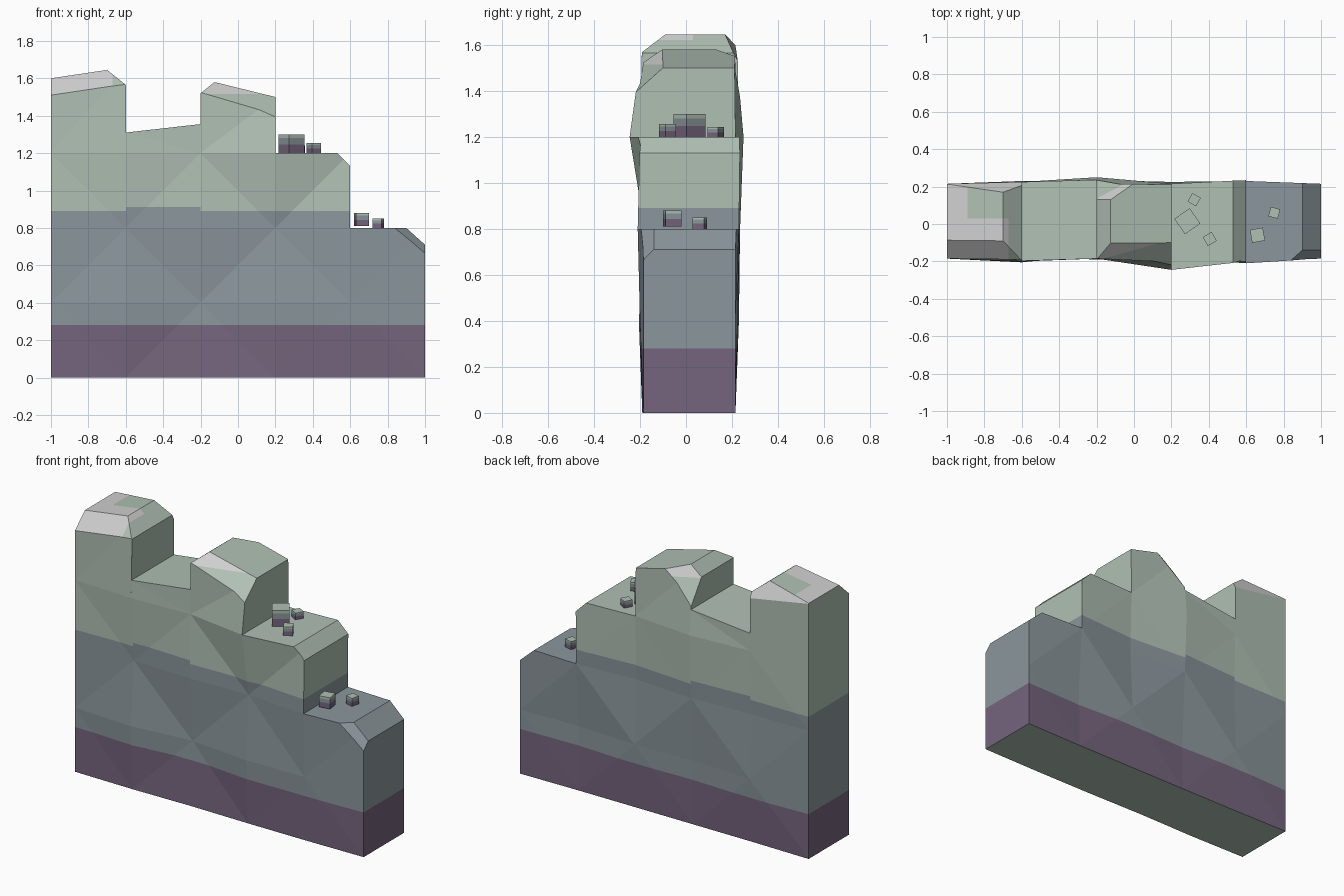
import bpy, bmesh, math
from mathutils import Vector, Matrix

if "Cube" in bpy.data.objects:
    bpy.data.objects.remove(bpy.data.objects["Cube"])

# Flat colours
def material(name, rgb):
    m = bpy.data.materials.new(name)
    m.diffuse_color = (*rgb, 1)
    m.use_nodes = True
    m.node_tree.nodes["Principled BSDF"].inputs["Base Color"].default_value = m.diffuse_color
    return m

MATS = [material("purple_base", (.178, .130, .205)), material("blue_grey_stone", (.258, .305, .332)),
        material("pale_green_stone", (.434, .527, .456)), material("light_grey_edge", (.63, .63, .63))]

# Wall columns: depth of front and back at heights 0, .4, .8, 1.2, 1.6
X = [-1, -.6, -.2, .2, .6, 1]
FRONT = [[.185] * 5, [.19, .205, .175, .20, .19], [.185, .165, .19, .185, .185],
         [.19, .205, .18, .245, .19], [.19, .20, .21, .20, .19], [.185] * 5]
BACK = [[.215] * 5, [.21, .23, .215, .225, .225], [.21, .215, .235, .25, .215],
        [.21, .225, .205, .215, .21], [.21, .205, .23, .235, .22], [.215] * 5]
STEP = [0, 1.31, 1.355, 1.2, .8, 0]          # lower neighbour's height at each column
TOPS = [(1.6, 1.66), (1.31, 1.355), (1.598, 1.5), (1.2, 1.2), (.8, .8)]

# Knocked-off edges per section: planes through three points
CUTS = {0: [((-.7, -.1, 1.645), (-.7, .1, 1.645), (-.6, .1, 1.565)),
            ((-1, -.185, 1.51), (-.6, -.195, 1.565), (-.7, -.09, 1.645)),
            ((-1, .215, 1.597), (-.6, .225, 1.53), (-.7, .17, 1.645))],
        2: [((-.2, -.1, 1.52), (-.2, .1, 1.52), (-.125, .1, 1.58)),
            ((-.2, -.19, 1.52), (.2, -.2, 1.41), (.2, -.1, 1.5)),
            ((-.125, .13, 1.58), (-.02, .22, 1.53), (-.2, .243, 1.362))],
        3: [((.53, -.1, 1.2), (.53, .1, 1.2), (.6, .1, 1.13))],
        4: [((.9, -.1, .8), (.9, .1, .8), (1, .1, .71)),
            ((.84, -.193, .8), (.9, -.14, .8), (1, -.14, .71))]}


def point(col, z, back):
    t = min(max(z / .4, 0), 4)
    k = min(int(t), 3)
    row = BACK[col] if back else FRONT[col]
    y = row[k] + (row[k + 1] - row[k]) * (t - k)
    return Vector((X[col], y if back else -y, z))


def slice_mesh(bm, co, no, faces=None, clear=False):
    faces = faces if faces is not None else bm.faces[:]
    geom = list({e for f in faces for e in f.edges} | {v for f in faces for v in f.verts}) + list(faces)
    r = bmesh.ops.bisect_plane(bm, geom=geom, dist=1e-5, plane_co=co, plane_no=no, clear_outer=clear)
    if clear:
        edges = [e for e in r["geom_cut"] if isinstance(e, bmesh.types.BMEdge)]
        if edges:
            bmesh.ops.contextual_create(bm, geom=edges)
    bm.normal_update()


def orient(bm, centre):
    bm.normal_update()
    for f in bm.faces:
        if f.normal.dot(f.calc_center_median() - centre) < 0:
            f.normal_flip()
    bm.normal_update()


def finish(bm, name):
    me = bpy.data.meshes.new(name)
    bm.to_mesh(me)
    bm.free()
    for m in MATS:
        me.materials.append(m)
    ob = bpy.data.objects.new(name, me)
    bpy.context.collection.objects.link(ob)


# Wall sections
for i, (tl, tr) in enumerate(TOPS):
    bm = bmesh.new()

    def face(pts):
        bm.faces.new([bm.verts.new(p) for p in pts])

    rows = [z for z in (0, .4, .8, 1.2) if z < min(tl, tr) - .01]
    left, right = rows + [tl], rows + [tr]
    # faceted front and back
    for back in (0, 1):
        for r in range(len(rows)):
            a, b = point(i, left[r], back), point(i + 1, right[r], back)
            c, d = point(i + 1, right[r + 1], back), point(i, left[r + 1], back)
            if (i + r + back) % 2:
                face((a, b, c)); face((a, c, d))
            else:
                face((a, b, d)); face((b, c, d))
    # top and bottom
    for zl, zr in ((0, 0), (tl, tr)):
        face((point(i, zl, 0), point(i + 1, zr, 0), point(i + 1, zr, 1), point(i, zl, 1)))
    # exposed side walls
    for col, levels in ((i, left), (i + 1, right)):
        s = STEP[col]
        if levels[-1] > s + .01:
            zs = [s] + [z for z in levels if z > s + .001]
            face([point(col, z, 0) for z in zs] + [point(col, z, 1) for z in reversed(zs)])
    bmesh.ops.remove_doubles(bm, verts=bm.verts[:], dist=1e-4)
    centre = Vector(((X[i] + X[i + 1]) / 2, .01, max(tl, tr) / 2))
    for a, b, c in CUTS.get(i, []):
        a, b, c = Vector(a), Vector(b), Vector(c)
        n = (b - a).cross(c - a).normalized()
        if n.dot(a - centre) < 0:
            n = -n
        slice_mesh(bm, a, n, clear=True)
    # colour bands by height
    green = .912 if i == 1 else .89
    for z in (.28, green):
        slice_mesh(bm, (0, 0, z), (0, 0, 1))
    orient(bm, centre)
    high = lambda: [f for f in bm.faces if f.normal.z > .2 and f.calc_center_median().z > 1.4]
    if i == 0:
        for co, no in (((-.89, 0, 0), (1, 0, 0)), ((-.67, 0, 0), (1, 0, 0)), ((0, .03, 0), (0, 1, 0))):
            slice_mesh(bm, co, no, high())
    if i == 2:
        slice_mesh(bm, (0, 0, 1.515), (0, 0, 1), [f for f in high() if abs(f.normal.y) > .3])
    orient(bm, centre)
    for f in bm.faces:
        c, n = f.calc_center_median(), f.normal
        f.material_index = 0 if c.z < .28 else 1 if c.z < green else 2
        if n.z < -.9:
            f.material_index = 2
        if i == 0 and n.z > .2 and c.z > 1.5:
            patch = c.x > -.67 or (c.x > -.89 and c.y > .03)
            if n.y > .5 or not patch:
                f.material_index = 3
        if i == 2 and n.z > .2 and abs(n.y) > .3 and c.z > 1.515:
            f.material_index = 3
    finish(bm, f"wall_section_{i + 1}")

# Loose rubble blocks: x, y, base z, width, height, turn
RUBBLE = [(.285, .015, 1.2, .10, .10, 35), (.322, .13, 1.2, .052, .042, -30), (.405, -.08, 1.2, .055, .055, 30),
          (.66, -.06, .81, .07, .07, 10), (.75, .06, .8, .052, .05, -15)]
for k, (x, y, z, w, h, turn) in enumerate(RUBBLE):
    bm = bmesh.new()
    bmesh.ops.create_cube(bm, size=1)
    for cut in (-.03, .3):
        slice_mesh(bm, (0, 0, cut), (0, 0, 1))
    for f in bm.faces:
        cz = f.calc_center_median().z
        f.material_index = 0 if cz < -.03 else 1 if cz < .3 else 2
    bm.transform(Matrix.Translation((x, y, z + h / 2)) @ Matrix.Rotation(math.radians(turn), 4, 'Z')
                 @ Matrix.Diagonal((w, w, h, 1)))
    finish(bm, f"rubble_block_{k + 1}")
